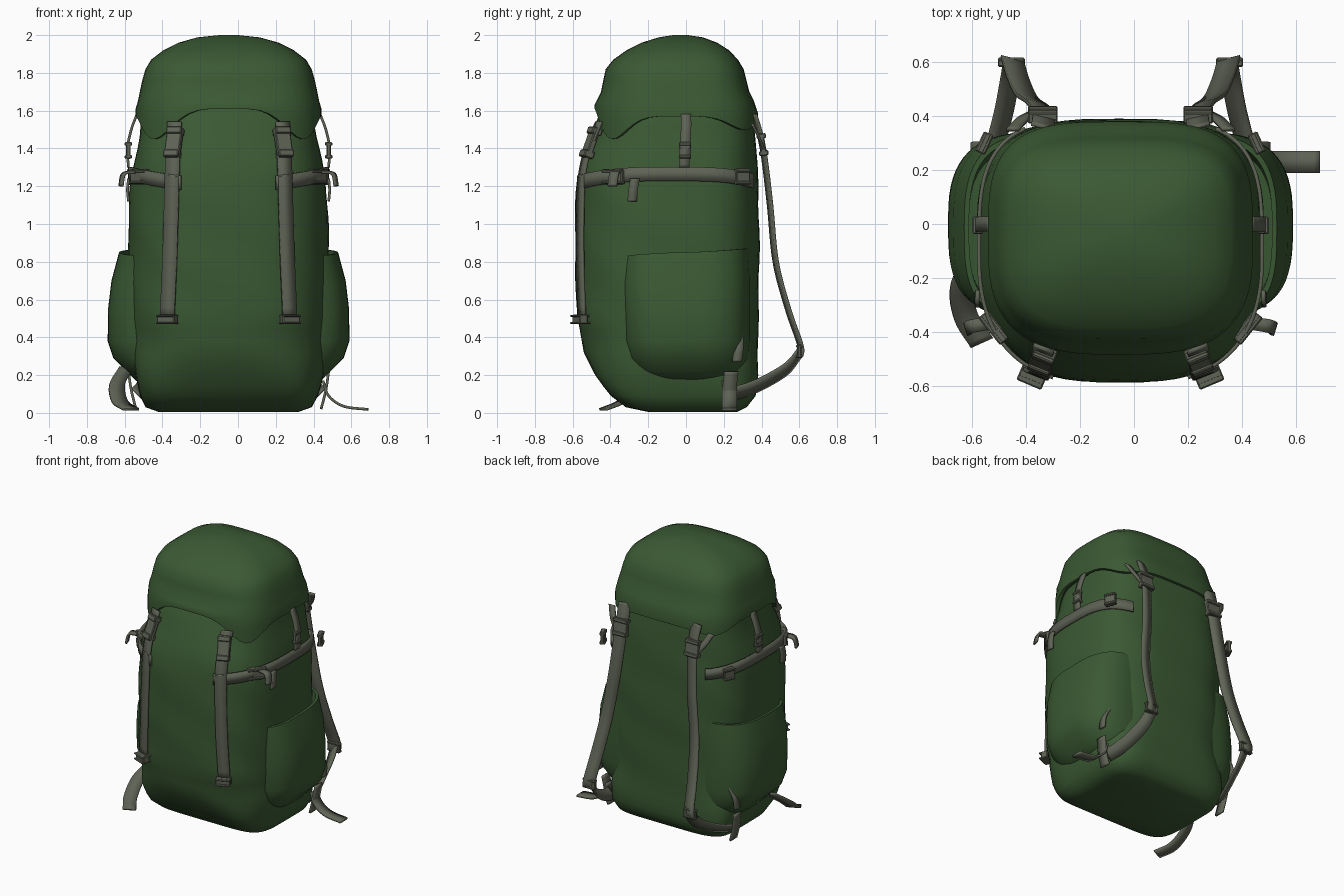
import bpy, bmesh, math
from mathutils import Vector, Matrix

cube = bpy.data.objects.get("Cube")
if cube:
    bpy.data.objects.remove(cube, do_unlink=True)

CX = -0.05   # centre line of the pack
SEG = 64


def material(name, rgb):
    m = bpy.data.materials.new(name)
    m.use_nodes = True
    m.diffuse_color = (*rgb, 1)
    m.node_tree.nodes["Principled BSDF"].inputs["Base Color"].default_value = (*rgb, 1)
    return m


GREEN = material("forest green fabric", (0.043, 0.1, 0.033))
GREY = material("grey webbing", (0.114, 0.124, 0.09))


def finish(name, bm, mat, angle=40):
    bmesh.ops.recalc_face_normals(bm, faces=bm.faces)
    me = bpy.data.meshes.new(name)
    bm.to_mesh(me)
    bm.free()
    me.materials.append(mat)
    ob = bpy.data.objects.new(name, me)
    bpy.context.collection.objects.link(ob)
    bpy.ops.object.select_all(action='DESELECT')
    ob.select_set(True)
    bpy.context.view_layer.objects.active = ob
    bpy.ops.object.shade_smooth_by_angle(angle=math.radians(angle))
    return ob


def loft(name, rings, mat):
    bm = bmesh.new()
    rows = [[bm.verts.new(p) for p in ring] for ring in rings]
    n = len(rows[0])
    for r, s in zip(rows, rows[1:]):
        for i in range(n):
            bm.faces.new((r[i], r[(i + 1) % n], s[(i + 1) % n], s[i]))
    bm.faces.new(rows[0])
    bm.faces.new(rows[-1])
    return finish(name, bm, mat, 50)


def spow(v, e):
    return math.copysign(abs(v) ** e, v)


def outline(a, cx, hx, y0, y1, nf, nb):
    """Rounded rectangle point, with separate squareness for front and back."""
    n = nf if math.sin(a) < 0 else nb
    cy, hy = (y0 + y1) / 2, (y1 - y0) / 2
    return cx + hx * spow(math.cos(a), 2 / n), cy + hy * spow(math.sin(a), 2 / n)


def sample(table, z):
    """Interpolated section of a table of (z, ...) rows."""
    for a, b in zip(table, table[1:]):
        if z <= b[0]:
            t = (z - a[0]) / (b[0] - a[0])
            return [u + (v - u) * t for u, v in zip(a, b)][1:]
    return table[-1][1:]


ANGLES = [2 * math.pi * i / SEG for i in range(SEG)]

# Main sack: height, half width, front y, back y
BODY = [(0.005, 0.37, -0.2, 0.27), (0.03, 0.44, -0.32, 0.32), (0.09, 0.47, -0.40, 0.365),
        (0.18, 0.495, -0.47, 0.38), (0.32, 0.515, -0.54, 0.38), (0.5, 0.53, -0.58, 0.38),
        (0.8, 0.53, -0.59, 0.385), (1.0, 0.53, -0.59, 0.385), (1.2, 0.52, -0.585, 0.38),
        (1.32, 0.5, -0.565, 0.375), (1.45, 0.47, -0.51, 0.37), (1.6, 0.45, -0.45, 0.35),
        (1.68, 0.41, -0.4, 0.3)]


def body_point(a, z, off=0.0):
    hx, y0, y1 = sample(BODY, z)
    low = max(0, 0.35 - z)
    return outline(a, CX, hx + off, y0 - off, y1 + off, 2.6 + low * 8, 3.4 + low * 8)


def sag(a, z):
    return 0.006 * math.sin(5 * a + 7 * z) * math.sin(9 * z)


heights = [r[0] for r in BODY[:3]] + [0.14 + 0.06 * i for i in range(26)]
loft("main_sack", [[(*body_point(a, z, sag(a, z)), z) for a in ANGLES] for z in heights], GREEN)

# Lid with an arched rim that dips at the corners
LID = [(1.65, 0.48, -0.475, 0.36), (1.7, 0.47, -0.45, 0.335), (1.76, 0.457, -0.438, 0.32),
       (1.82, 0.44, -0.425, 0.305), (1.87, 0.41, -0.385, 0.275), (1.92, 0.345, -0.315, 0.228),
       (1.96, 0.265, -0.235, 0.165), (1.988, 0.165, -0.145, 0.09), (2.0, 0.05, -0.07, 0.01)]


def rim_z(a):
    s = math.sin(a)
    corner = abs(math.sin(2 * a)) ** 3
    if s < 0:
        return 1.57 + 0.04 * s * s - 0.14 * corner
    return 1.57 - 0.04 * s * s - 0.05 * corner


def lid_ring(drop, grow):
    return [(*outline(a, CX, 0.492 + grow, -0.485 - grow, 0.38 + grow, 3.0, 3.4),
             rim_z(a) * drop + 1.65 * (1 - drop)) for a in ANGLES]


rings = [lid_ring(0.6, -0.04), lid_ring(1, -0.02), lid_ring(1, 0), lid_ring(0.5, 0)]
rings += [[(*outline(a, CX, hx, y0, y1, 3.1, 3.5), z) for a in ANGLES] for z, hx, y0, y1 in LID]
loft("lid", rings, GREEN)

# Side pockets: height, reach from the centre line, front y, back y
POCKET = [(0.17, 0.49, -0.22, 0.26), (0.22, 0.54, -0.27, 0.3), (0.29, 0.61, -0.31, 0.33),
          (0.38, 0.64, -0.33, 0.34), (0.55, 0.638, -0.34, 0.34), (0.7, 0.62, -0.35, 0.34),
          (0.85, 0.58, -0.35, 0.33)]


def pocket_ring(s, z, reach, y0, y1, inset=0.0):
    return [(*outline(a, CX + s * 0.3, reach - 0.3 - inset, y0 + inset, y1 - inset, 3.2, 2.8),
             z + (0 if z < 0.7 else 0.02 * math.sin(a))) for a in ANGLES]


for side, s in (("left", 1), ("right", -1)):
    rings = [pocket_ring(s, *row) for row in POCKET]
    rings += [pocket_ring(s, *POCKET[-1], 0.018), pocket_ring(s, 0.76, 0.585, -0.34, 0.31, 0.022)]
    loft(side + "_side_pocket", rings, GREEN)


def smooth_path(pts, steps=6):
    p = [Vector(q) for q in pts]
    p = [2 * p[0] - p[1]] + p + [2 * p[-1] - p[-2]]
    out = []
    for a, b, c, d in zip(p, p[1:], p[2:], p[3:]):
        for i in range(steps):
            t = i / steps
            out.append(0.5 * (2 * b + (c - a) * t + (2 * a - 5 * b + 4 * c - d) * t * t
                              + (3 * b - a - 3 * c + d) * t ** 3))
    return out + [p[-2]]


def ribbon(name, pts, across, width, thick=0.014):
    """Flat webbing strap along a smoothed path."""
    bm = bmesh.new()
    w = Vector(across).normalized() * width / 2
    rows = [(bm.verts.new(p - w), bm.verts.new(p + w)) for p in smooth_path(pts)]
    for (a, b), (c, d) in zip(rows, rows[1:]):
        bm.faces.new((a, b, d, c))
    ob = finish(name, bm, GREY, 40)
    mod = ob.modifiers.new("thickness", 'SOLIDIFY')
    mod.thickness, mod.offset = thick, 0


def buckle(name, loc, size, tilt=0.0, turn=0.0):
    """Bevelled clip with a raised bar at each end."""
    bm = bmesh.new()
    for z, sy, sz in ((0, 0.6, 1), (-0.38, 1, 0.22), (0.38, 1, 0.22)):
        m = Matrix.Translation((0, 0, z * size[2])) @ Matrix.Diagonal(
            (size[0], size[1] * sy, size[2] * sz, 1))
        bmesh.ops.create_cube(bm, size=1, matrix=m)
    bmesh.ops.bevel(bm, geom=bm.edges[:], offset=0.005, segments=1, affect='EDGES')
    spin = Matrix.Rotation(turn, 4, 'Z') @ Matrix.Rotation(tilt, 4, 'X')
    bm.transform(Matrix.Translation(loc) @ spin)
    finish(name, bm, GREY, 30)


for side, s in (("left", 1), ("right", -1)):
    def at(x, y, z):
        return (CX + s * x, y, z)

    # Front lid straps with clips at both ends
    ribbon(side + "_front_strap",
           [at(0.285, -0.46, 1.54), at(0.29, -0.49, 1.47), at(0.295, -0.53, 1.36),
            at(0.3, -0.555, 1.2), at(0.31, -0.56, 0.85), at(0.325, -0.55, 0.5)],
           (1, 0.4 * s, 0), 0.08)
    buckle(side + "_front_top_buckle", at(0.29, -0.505, 1.43), (0.085, 0.055, 0.17), -0.35, s * 0.38)
    buckle(side + "_front_bottom_buckle", at(0.325, -0.56, 0.495), (0.1, 0.08, 0.05), 0, s * 0.4)

    # Compression strap around the side
    pts = []
    for deg in range(-68, 61, 8):
        a = math.radians(deg)
        z = 1.23 + 0.035 * math.cos(a * 1.6)
        x, y = body_point(a, z, 0.016)
        pts.append((CX + s * (x - CX), y, z))
    ribbon(side + "_compression_strap", pts, (0, 0, 1), 0.075)
    buckle(side + "_compression_front_buckle", at(0.47, -0.385, 1.25), (0.13, 0.045, 0.08), 0, s * 0.9)
    buckle(side + "_compression_back_buckle", at(0.505, 0.3, 1.25), (0.08, 0.04, 0.085), 0, s * 2.0)
    ribbon(side + "_compression_tail",
           [at(0.5, -0.37, 1.275), at(0.555, -0.38, 1.265), at(0.57, -0.39, 1.2)], (0.3, s, 0), 0.05)
    ribbon(side + "_hanging_tail",
           [at(0.53, -0.27, 1.24), at(0.535, -0.28, 1.18), at(0.53, -0.285, 1.12)], (0, 1, 0), 0.05)

    # Side lid strap
    ribbon(side + "_lid_side_strap",
           [at(0.485, 0, 1.58), at(0.515, 0, 1.5), at(0.535, -0.005, 1.4), at(0.53, -0.01, 1.3)],
           (0, 1, 0), 0.055)
    buckle(side + "_lid_side_buckle", at(0.53, -0.005, 1.39), (0.065, 0.04, 0.09), 0, math.pi / 2)

    # Shoulder strap bowing out behind the back panel
    ribbon(side + "_shoulder_strap",
           [at(0.29, 0.36, 1.58), at(0.285, 0.39, 1.48), at(0.29, 0.415, 1.35), at(0.31, 0.445, 1.1),
            at(0.35, 0.475, 0.8), at(0.38, 0.54, 0.55), at(0.4, 0.605, 0.36), at(0.405, 0.605, 0.3)],
           (1, 0.25 * s, 0), 0.085)
    ribbon(side + "_lower_shoulder_strap",
           [at(0.4, 0.61, 0.33), at(0.41, 0.54, 0.24), at(0.43, 0.43, 0.17),
            at(0.455, 0.33, 0.125), at(0.48, 0.24, 0.1)], (0.7 * s, 0, 0.7), 0.09)
    buckle(side + "_shoulder_buckle", at(0.288, 0.405, 1.42), (0.11, 0.05, 0.12), 0.15)
    buckle(side + "_lower_buckle", at(0.405, 0.6, 0.325), (0.1, 0.035, 0.07))
    ribbon(side + "_load_lifter", [at(0.4, 0.35, 1.53), at(0.36, 0.39, 1.45), at(0.3, 0.42, 1.37)],
           (1, 0, 0), 0.045)
    ribbon(side + "_pocket_tab",
           [at(0.5, 0.28, 0.43), at(0.545, 0.28, 0.35), at(0.55, 0.27, 0.27)], (0, 1, 0), 0.05)
    ribbon(side + "_hip_anchor",
           [at(0.53, 0.24, 0.22), at(0.515, 0.23, 0.12), at(0.49, 0.23, 0.02)], (0, 1, 0), 0.075)

# Loose webbing ends trailing on the ground
ribbon("left_loose_end", [(0.45, 0.23, 0.17), (0.48, 0.23, 0.09), (0.56, 0.23, 0.035), (0.69, 0.23, 0.018)],
       (0, 1, 0), 0.08)
ribbon("right_loose_end", [(-0.59, -0.1, 0.24), (-0.64, -0.22, 0.15), (-0.625, -0.34, 0.06),
                           (-0.565, -0.44, 0.018)], (1, 0.45, 0), 0.09)
